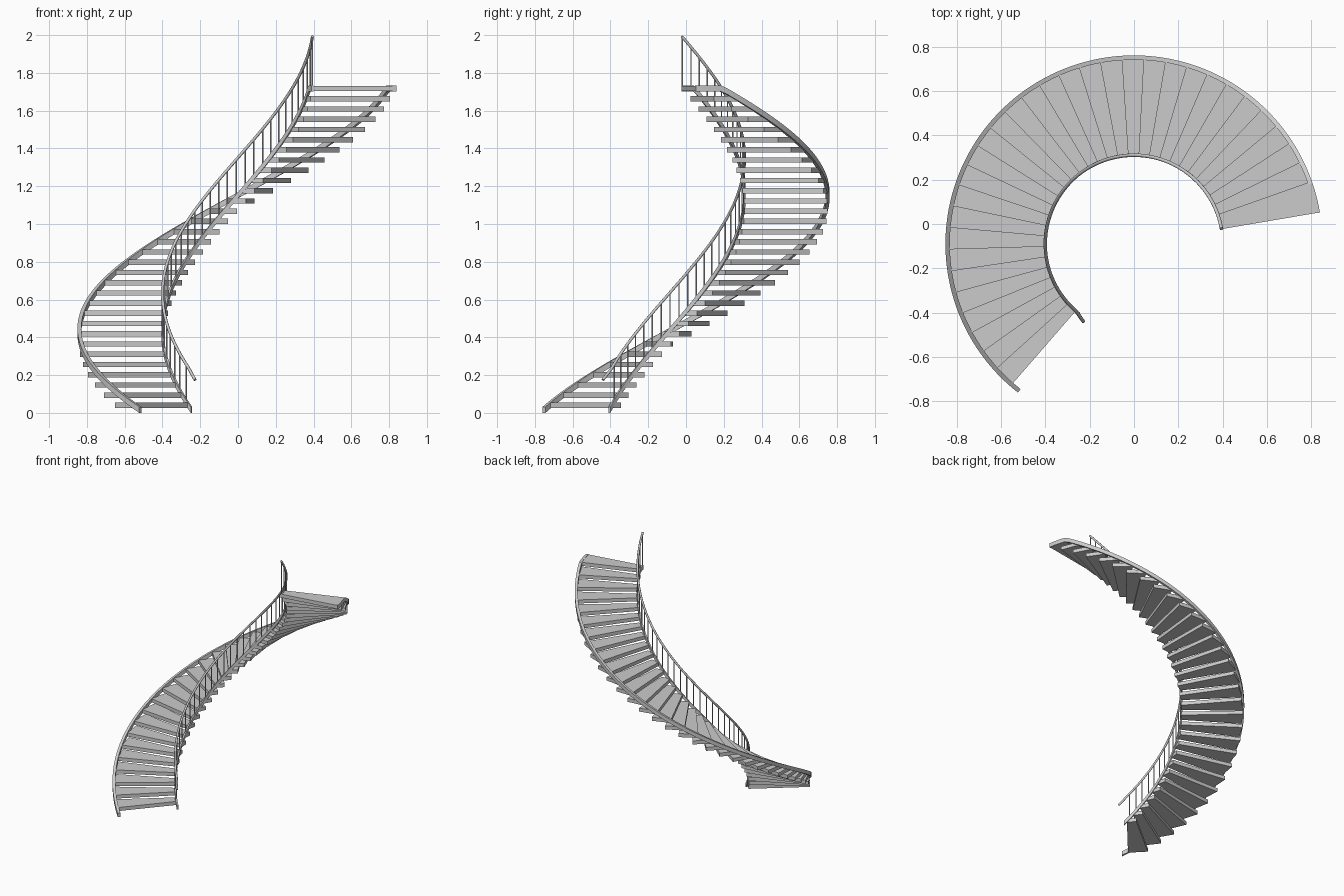
import bpy, bmesh
from math import radians, sin, cos

if "Cube" in bpy.data.objects:
    bpy.data.objects.remove(bpy.data.objects["Cube"])

CY = -0.09            # centre of the spiral in y
N = 32                # treads
STEP = 6.76           # degrees per tread
RISE = 0.0541         # rise per tread
START = 229.0         # front edge of first tread
Z0 = 0.04             # mid height of first tread
TOP = Z0 + RISE * (N - 1)
R_IN, R_OUT = 0.40, 0.84


def pt(r, deg, z):
    a = radians(deg)
    return (r * cos(a), CY + r * sin(a), z)


def pitch(deg):
    return Z0 + (START - deg) / STEP * RISE


def finish(bm, name):
    bmesh.ops.recalc_face_normals(bm, faces=bm.faces)
    me = bpy.data.meshes.new(name)
    bm.to_mesh(me)
    bm.free()
    ob = bpy.data.objects.new(name, me)
    bpy.context.collection.objects.link(ob)
    return ob


def bridge(bm, rings):
    # skin a row of four-point rings into a closed bar
    rows = [[bm.verts.new(p) for p in ring] for ring in rings]
    for a, b in zip(rows, rows[1:]):
        for i in range(4):
            j = (i + 1) % 4
            bm.faces.new((a[i], a[j], b[j], b[i]))
    bm.faces.new(rows[0])
    bm.faces.new(rows[-1][::-1])


def tube(name, paths, radius, res):
    cu = bpy.data.curves.new(name, 'CURVE')
    cu.dimensions = '3D'
    cu.bevel_depth = radius
    cu.bevel_resolution = res
    cu.use_fill_caps = True
    for path in paths:
        sp = cu.splines.new('POLY')
        sp.points.add(len(path) - 1)
        for p, co in zip(sp.points, path):
            p.co = (*co, 1)
    ob = bpy.data.objects.new(name, cu)
    bpy.context.collection.objects.link(ob)
    return ob


# overlapping wedge treads
bm = bmesh.new()
H = 0.014
for i in range(N):
    a = START - i * STEP
    z = Z0 + i * RISE
    rings = []
    for d in (a, a - 9.8):
        rings.append([pt(R_IN, d, z - H), pt(R_OUT, d, z - H),
                      pt(R_OUT, d, z + H), pt(R_IN, d, z + H)])
    bridge(bm, rings)
finish(bm, "treads")

# stringers: follow the tread noses, level out under the top tread
for name, r, w in (("outer_stringer", R_OUT, 0.010), ("inner_stringer", R_IN, 0.006)):
    bm = bmesh.new()
    h = 0.016
    first, last, count = 232.0, 9.6, 96
    rings = []
    for k in range(count + 1):
        d = first + (last - first) * k / count
        z = min(max(pitch(d), h), TOP)
        rings.append([pt(r - w, d, z - h), pt(r + w, d, z - h),
                      pt(r + w, d, z + h), pt(r - w, d, z + h)])
    bridge(bm, rings)
    finish(bm, name)

# handrail, running on past the first tread
RAIL = 0.199
path = []
for k in range(81):
    d = 237 + (9.8 - 237) * k / 80
    path.append(pt(R_IN + max(0, d - 230) * 0.0025, d, pitch(d) + RAIL))
tube("handrail", [path], 0.008, 2)

# balusters, one for each tread edge
posts = []
for i in range(N + 1):
    d = 10.2 + i * STEP
    posts.append([pt(R_IN, d, min(pitch(d), TOP)), pt(R_IN, d, pitch(d) + RAIL)])
tube("balusters", posts, 0.004, 1)
